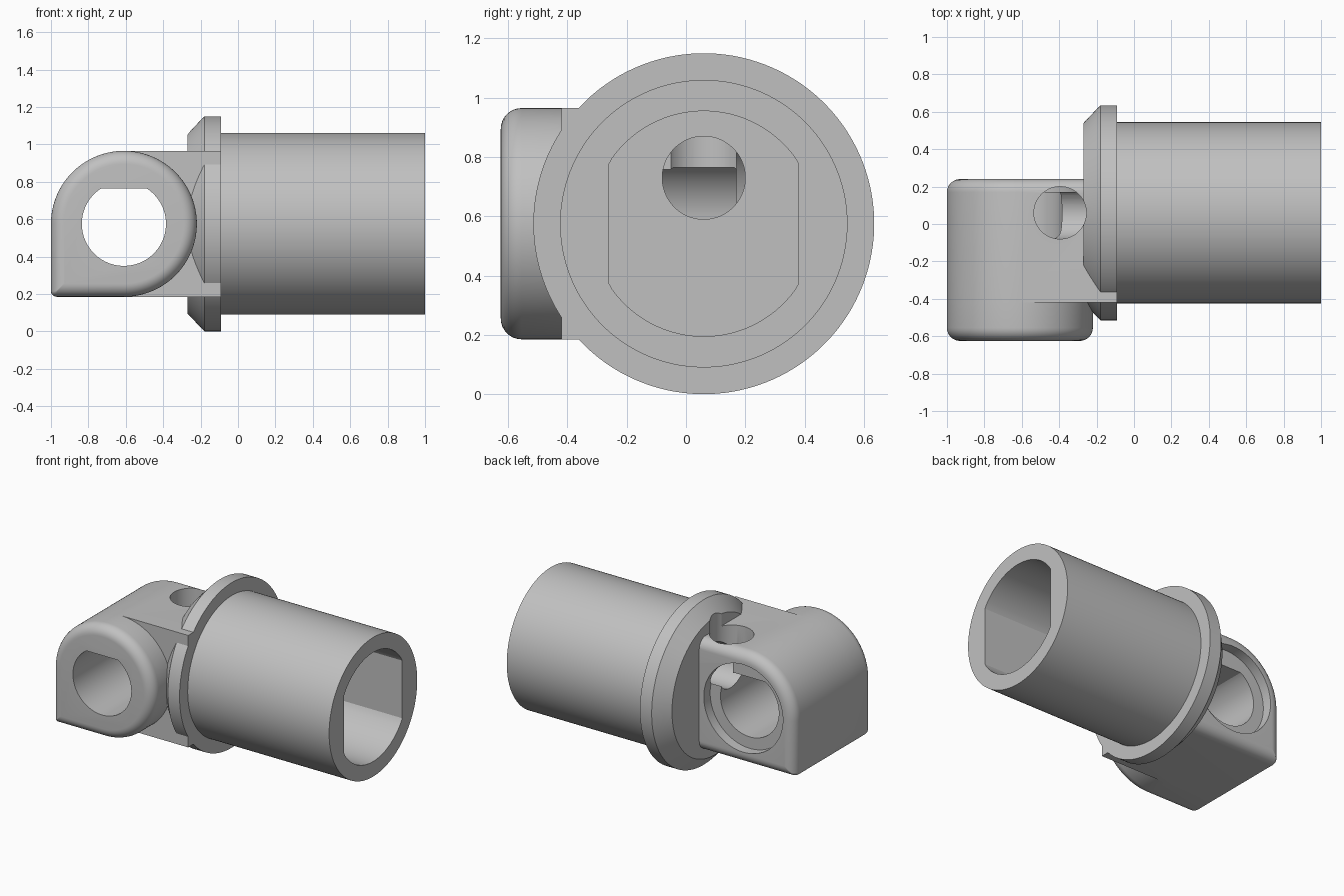
import bpy, bmesh
from math import sin, cos, pi, radians

if "Cube" in bpy.data.objects:
    bpy.data.objects.remove(bpy.data.objects["Cube"])

grey = bpy.data.materials.new("light_grey")
grey.use_nodes = True
colour = (0.53, 0.53, 0.53, 1)
grey.diffuse_color = colour
grey.node_tree.nodes["Principled BSDF"].inputs["Base Color"].default_value = colour

AX_Y, AX_Z = 0.06, 0.575      # tube axis
PIN_X, R = -0.61, 0.39        # knuckle centre and radius
LEFT, FLANGE = -1.0, -0.09    # knuckle left side, flange rear plane
FILLET = 0.07


def loft(name, rings):
    """Closed solid through equal-length rings of points."""
    bm = bmesh.new()
    loops = [[bm.verts.new(p) for p in ring] for ring in rings]
    n = len(loops[0])
    for a, b in zip(loops, loops[1:]):
        for i in range(n):
            j = (i + 1) % n
            bm.faces.new((a[i], a[j], b[j], b[i]))
    bm.faces.new(loops[0])
    bm.faces.new(loops[-1])
    bmesh.ops.recalc_face_normals(bm, faces=bm.faces)
    mesh = bpy.data.meshes.new(name)
    bm.to_mesh(mesh)
    bm.free()
    mesh.materials.append(grey)
    ob = bpy.data.objects.new(name, mesh)
    bpy.context.collection.objects.link(ob)
    return ob


def circle(r, n=96, flat=9.0, both=False):
    """Circle points, cut flat on the second axis at one or both sides."""
    pts = []
    for i in range(n):
        a = 2 * pi * (i + 0.5) / n
        v = min(r * sin(a), flat)
        pts.append((r * cos(a), max(v, -flat) if both else v))
    return pts


def arc(cx, cz, r, start, end, n):
    angles = [radians(start + (end - start) * i / n) for i in range(n + 1)]
    return [(cx + r * cos(a), cz + r * sin(a)) for a in angles]


def knuckle(y, inset, square_right):
    """Outline rounded at the top left, square at the bottom left."""
    r = R - inset
    c = max(0.03 - inset, 0.003)
    if square_right:
        pts = [(FLANGE, AX_Z - r), (FLANGE, AX_Z + r)] + arc(PIN_X, AX_Z, r, 90, 180, 32)
    else:
        pts = arc(PIN_X, AX_Z, r, -90, 180, 96)
    pts += arc(LEFT + inset + c, AX_Z - r + c, c, 180, 270, 6)
    return [(x, y, z) for x, z in pts]


def fillet(y_end, side):
    """Stations of a rounded rim, from the end face inwards."""
    steps = [pi / 2 * i / 8 for i in range(9)]
    return [(y_end - side * FILLET * (1 - cos(a)), FILLET * (1 - sin(a))) for a in steps]


# Solid parts
front = fillet(-0.625, -1) + [(-0.42, 0)]
front_barrel = loft("front_barrel", [knuckle(y, i, False) for y, i in front])
back = fillet(0.24, 1) + [(-0.42, 0)]
rear_body = loft("rear_body", [knuckle(y, i, True) for y, i in back])
turned = [(-0.27, 0.48), (-0.18, 0.575), (FLANGE, 0.575), (FLANGE, 0.485), (1.0, 0.485)]
tube = loft("flanged_tube",
            [[(x, AX_Y + u, AX_Z + v) for u, v in circle(r, 128)] for x, r in turned])

# Cutters
pin_hole = loft("pin_hole_cutter", [[(PIN_X + u, y, AX_Z + v)
                for u, v in circle(0.225, flat=0.19)] for y in (-0.8, 0.5)])
recess = loft("recess_cutter", [[(PIN_X + u, y, AX_Z + v)
              for u, v in circle(0.305)] for y in (0.17, 0.5)])
socket = loft("socket_cutter", [[(x, AX_Y + v, AX_Z + u)
              for u, v in circle(0.38, flat=0.32, both=True)] for x in (-0.095, 1.2)])
passage = loft("passage_cutter", [[(x, AX_Y + u, 0.73 + v)
               for u, v in circle(0.14, 64)] for x in (-0.48, 0.1)])
top_hole = loft("top_hole_cutter", [[(-0.395 + u, AX_Y + v, z)
                for u, v in circle(0.14, 64)] for z in (0.73, 1.4)])

jobs = {
    front_barrel: [pin_hole],
    rear_body: [pin_hole, recess, passage, top_hole, socket],
    tube: [socket, passage, top_hole],
}
for part, cutters in jobs.items():
    bpy.ops.object.select_all(action="DESELECT")
    part.select_set(True)
    bpy.context.view_layer.objects.active = part
    for cutter in cutters:
        mod = part.modifiers.new("cut", "BOOLEAN")
        mod.operation = "DIFFERENCE"
        mod.solver = "EXACT"
        mod.object = cutter
        bpy.ops.object.modifier_apply(modifier=mod.name)
    bpy.ops.object.shade_smooth_by_angle(angle=radians(25))

for cutter in (pin_hole, recess, socket, passage, top_hole):
    bpy.data.objects.remove(cutter)
